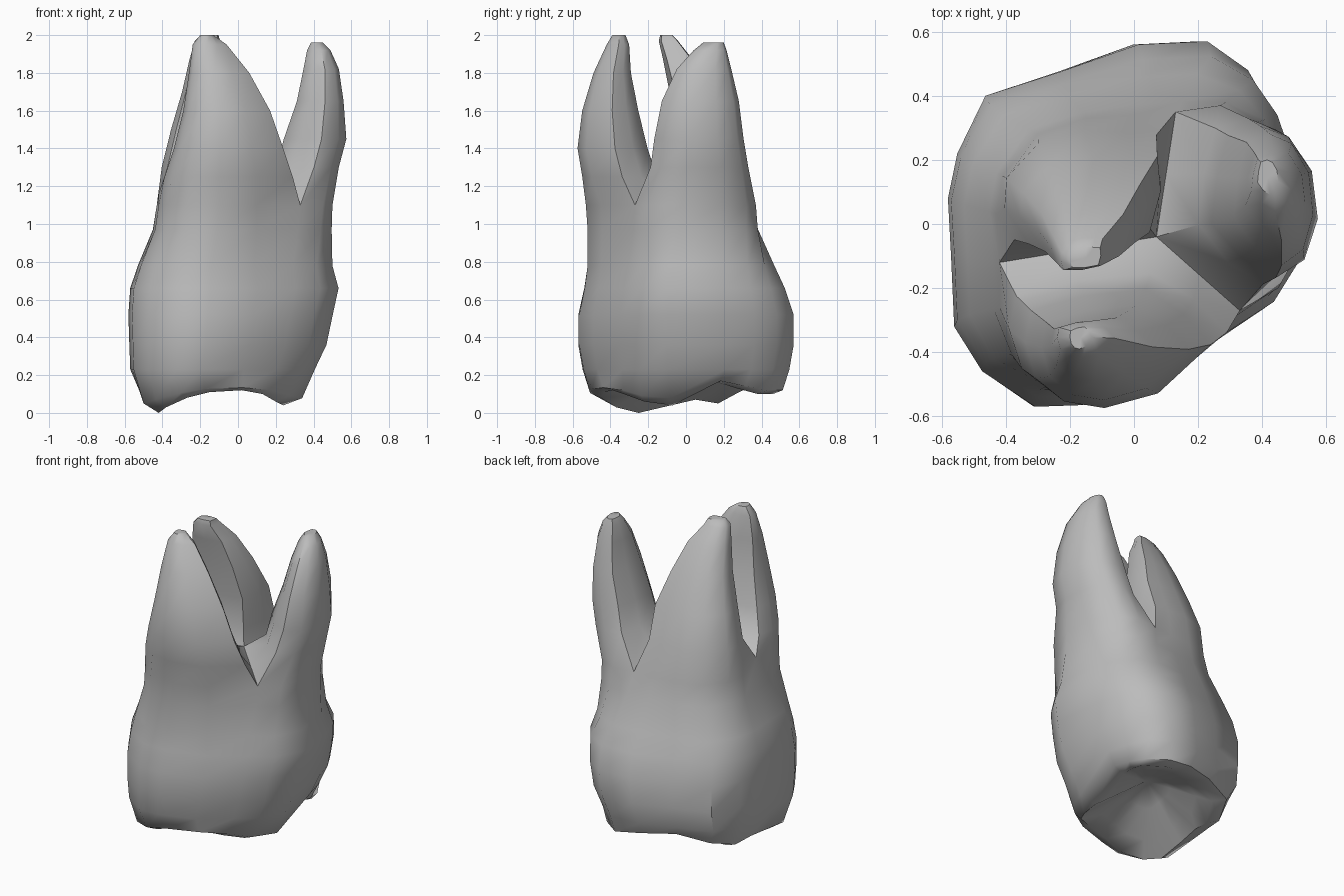
import bpy
import bmesh
from math import hypot
from mathutils import Vector

default_cube = bpy.data.objects.get("Cube")
if default_cube:
    bpy.data.objects.remove(default_cube, do_unlink=True)

# Widest outline of the crown, counter-clockwise from the front left groove
BELLY = [(.3, -.35), (.43, -.26), (.53, -.1), (.49, .22), (.45, .36), (.38, .48),
         (.25, .57), (.03, .56), (-.22, .475), (-.46, .4), (-.55, .22), (-.58, .08),
         (-.57, -.1), (-.56, -.32), (-.47, -.46), (-.3, -.57), (-.15, -.565), (.1, -.49)]
# Outline where the roots part; every sixth point is a notch between two roots
FORK = [(.33, -.27), (.45, -.2), (.5, -.02), (.47, .18), (.38, .32), (.27, .37),
        (.13, .35), (0, .34), (-.15, .33), (-.3, .28), (-.41, .15), (-.43, .03),
        (-.42, -.12), (-.42, -.26), (-.38, -.41), (-.27, -.51), (-.1, -.53), (.1, -.45)]
# Chewing edge: cusps and dips below each outline point
RIM = [(.13, -.33, .1), (.2, -.22, .06), (.24, -.07, .04), (.2, .14, .17), (.25, .27, .13),
       (.26, .38, .1), (.14, .46, .1), (0, .43, .14), (-.18, .37, .17), (-.35, .3, .12),
       (-.41, .17, .05), (-.43, .05, .07), (-.43, -.08, .04), (-.42, -.25, 0),
       (-.38, -.37, .03), (-.27, -.45, .08), (-.15, -.43, .11), (.02, -.39, .12)]
FORK_Z = 1.1
ARC = len(FORK) // 3

# Root levels: height, x min, x max, y min, y max
ROOTS = [
    # left root
    [(1.3, .2, .535, -.19, .33), (1.45, .24, .575, -.17, .305), (1.65, .31, .56, -.13, .28),
     (1.82, .345, .535, -.05, .24), (1.92, .365, .49, .04, .215), (1.96, .385, .45, .09, .2)],
    # back right root
    [(1.3, -.41, .1, -.07, .3), (1.5, -.36, .1, -.08, .23), (1.7, -.3, .04, -.1, .14),
     (1.87, -.26, -.02, -.13, .04), (1.97, -.23, -.09, -.15, -.04), (2, -.2, -.1, -.14, -.07)],
    # front right root
    [(1.25, -.39, .29, -.55, -.15), (1.4, -.34, .24, -.575, -.2), (1.6, -.29, .17, -.55, -.25),
     (1.8, -.26, .06, -.49, -.29), (1.95, -.24, -.06, -.42, -.3), (2, -.2, -.13, -.39, -.32)],
]


def make_material(name, color):
    mat = bpy.data.materials.new(name)
    mat.use_nodes = True
    mat.diffuse_color = color
    mat.node_tree.nodes["Principled BSDF"].inputs["Base Color"].default_value = color
    return mat


def add_ring(bm, points):
    return [bm.verts.new(p) for p in points]


def bridge(bm, lower, upper):
    count = len(lower)
    for i in range(count):
        j = (i + 1) % count
        bm.faces.new((lower[i], lower[j], upper[j], upper[i]))


def fan(bm, ring, apex):
    tip = bm.verts.new(apex)
    for i, vert in enumerate(ring):
        bm.faces.new((vert, ring[(i + 1) % len(ring)], tip))


def outline(blend, z, sx=1.0, sy=1.0, shift=0.0):
    """Ring between the belly (0) and the fork (1) of the tooth."""
    ring = []
    for a, b in zip(BELLY, FORK):
        p = Vector(a).lerp(Vector(b), blend)
        ring.append((p.x * sx + shift, p.y * sy, z))
    return ring


def towards(points, target, blend):
    return [Vector(p).lerp(target, blend) for p in points]


def root_shape(base):
    """Rounded unit outline that keeps the proportions of the base loop."""
    xs = [v.co.x for v in base]
    ys = [v.co.y for v in base]
    shape = []
    for v in base:
        u = 2 * (v.co.x - min(xs)) / (max(xs) - min(xs)) - 1
        w = 2 * (v.co.y - min(ys)) / (max(ys) - min(ys)) - 1
        size = max(hypot(u, w), .01)
        shape.append(Vector((u, w)).lerp(Vector((u, w)) / size, .4))
    return shape


bm = bmesh.new()

# Crown wall from the rounded chewing edge up to the fork
shoulder = outline(0, .23, .88, .96, -.06)
rounding = [(a[0] * .4 + b[0] * .6, a[1] * .4 + b[1] * .6, a[2] * .7 + .05)
            for a, b in zip(RIM, shoulder)]
rings = [add_ring(bm, RIM), add_ring(bm, rounding), add_ring(bm, shoulder)]
for level in ((0, .36, .94, 1, -.03), (0, .52, .975, 1, -.015),
              (.1, .66, 1.01, .955), (.33, .78, .98, .94, -.01), (.8, .97, .98, .97)):
    rings.append(add_ring(bm, outline(*level)))
rings.append(add_ring(bm, outline(1, FORK_Z)))
for lower, upper in zip(rings, rings[1:]):
    bridge(bm, lower, upper)

# Hollow chewing surface
pit = Vector((-.08, .02, .28))
cusp_inner = add_ring(bm, towards(RIM, pit, .25))
basin = add_ring(bm, towards(RIM, pit, .65))
bridge(bm, cusp_inner, rings[0])
bridge(bm, basin, cusp_inner)
fan(bm, basin[::-1], pit)

# Saddle between the roots: a centre point with a ridge to each notch
fork = rings[-1]
fork[2 * ARC].co.z += .06
centre = bm.verts.new((.07, -.04, 1.2))
ridges = [bm.verts.new(fork[k * ARC].co.lerp(centre.co, .5)) for k in range(3)]

# Three tapering roots, each grown from its third of the fork
for k, levels in enumerate(ROOTS):
    arc = [fork[(k * ARC + i) % len(fork)] for i in range(ARC + 1)]
    ring = arc + [ridges[(k + 1) % 3], centre, ridges[k]]
    shape = root_shape(ring)
    for z, x0, x1, y0, y1 in levels:
        mid = Vector(((x0 + x1) / 2, (y0 + y1) / 2))
        half = Vector(((x1 - x0) / 2, (y1 - y0) / 2))
        upper = add_ring(bm, [(mid + half * p).to_3d() + Vector((0, 0, z)) for p in shape])
        bridge(bm, ring, upper)
        ring = upper
    fan(bm, ring, (mid.x, mid.y, z))

bmesh.ops.recalc_face_normals(bm, faces=bm.faces)
mesh = bpy.data.meshes.new("molar_tooth")
bm.to_mesh(mesh)
bm.free()

tooth = bpy.data.objects.new("molar_tooth", mesh)
bpy.context.collection.objects.link(tooth)
mesh.materials.append(make_material("plain_grey", (.5, .5, .5, 1)))

bpy.ops.object.select_all(action="DESELECT")
tooth.select_set(True)
bpy.context.view_layer.objects.active = tooth
bpy.ops.object.shade_smooth_by_angle(angle=.8)
